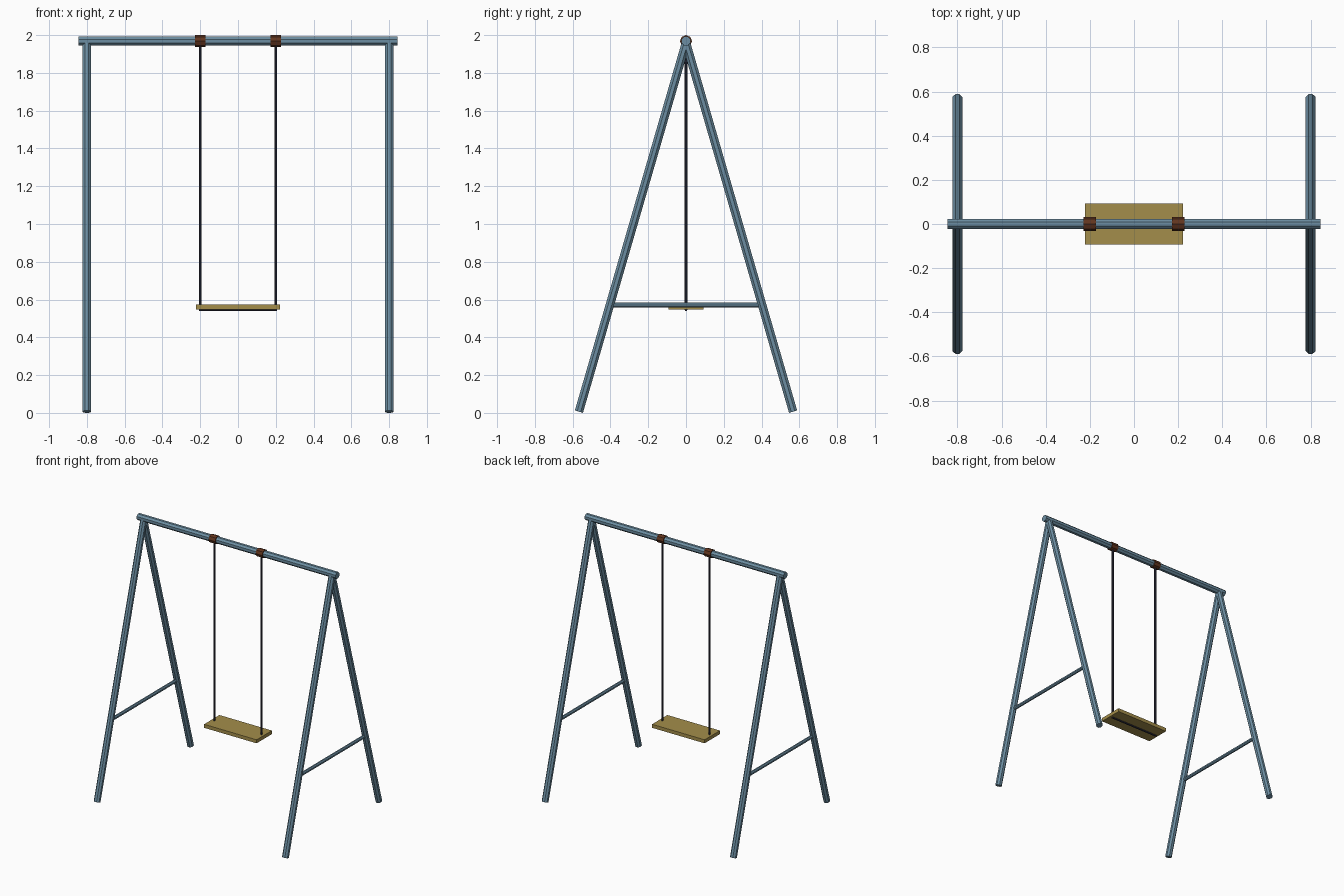
import bpy
from mathutils import Vector, Matrix
from math import pi

if "Cube" in bpy.data.objects:
    bpy.data.objects.remove(bpy.data.objects["Cube"])


def material(name, rgb):
    m = bpy.data.materials.new(name)
    m.diffuse_color = (*rgb, 1)
    m.use_nodes = True
    m.node_tree.nodes["Principled BSDF"].inputs["Base Color"].default_value = m.diffuse_color
    return m


STEEL = material("blue grey steel", (0.15, 0.27, 0.36))
WOOD = material("yellow wood", (0.37, 0.27, 0.07))
BROWN = material("brown clamp", (0.12, 0.035, 0.013))
ROPE = material("dark rope", (0.03, 0.03, 0.05))


def tube(name, a, b, radius, sides, mat, turn=0.0):
    """Flat-sided tube between two points."""
    a, b = Vector(a), Vector(b)
    d = b - a
    bpy.ops.mesh.primitive_cylinder_add(vertices=sides, radius=radius, depth=d.length)
    o = bpy.context.object
    o.name = name
    o.data.transform(Matrix.Rotation(turn, 4, 'Z'))
    o.data.transform(d.to_track_quat('Z', 'Y').to_matrix().to_4x4())
    o.location = (a + b) / 2
    o.data.materials.append(mat)
    return o


TOP = 1.968

# Top beam
tube("top_beam", (-0.845, 0, TOP), (0.845, 0, TOP), 0.0255, 8, STEEL, pi / 8)

for sx, side in ((-1, "left"), (1, "right")):
    x = 0.8 * sx
    # A-frame legs and their cross brace
    for sy, end in ((-1, "front"), (1, "back")):
        tube(f"{side}_{end}_leg", (x, 0.567 * sy, 0.0065), (x, 0, 1.96),
             0.0242, 8, STEEL, pi / 8)
    tube(f"{side}_brace", (x, -0.4, 0.571), (x, 0.4, 0.571), 0.0135, 8, STEEL, pi / 8)
    # Clamp around the beam and hanging rope
    rx = 0.2 * sx
    tube(f"{side}_clamp", (rx - 0.028, 0, TOP), (rx + 0.028, 0, TOP), 0.032, 8, BROWN)
    tube(f"{side}_rope", (rx, 0, 0.545), (rx, 0, TOP), 0.0075, 8, ROPE)

# Rope running under the seat
tube("under_seat_rope", (-0.206, 0, 0.546), (0.206, 0, 0.546), 0.0075, 8, ROPE)

# Seat board
bpy.ops.mesh.primitive_cube_add(size=1, location=(0, 0, 0.561))
seat = bpy.context.object
seat.name = "seat"
seat.data.transform(Matrix.Diagonal((0.446, 0.186, 0.027, 1)))
seat.data.materials.append(WOOD)
